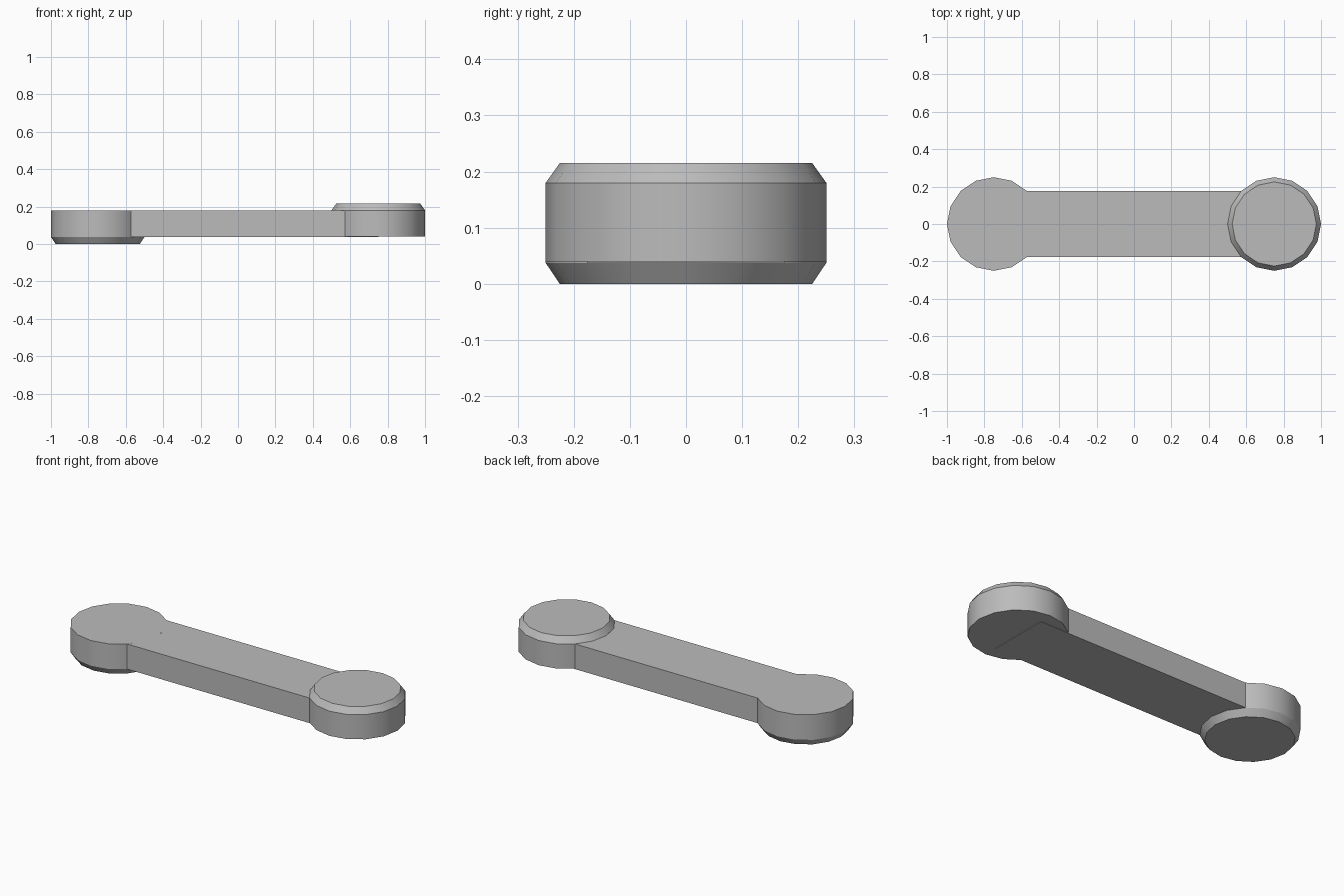
import bpy
import bmesh
import math

cube = bpy.data.objects.get("Cube")
if cube:
    bpy.data.objects.remove(cube, do_unlink=True)

SIDES = 16
RADIUS, CAP_RADIUS = 0.25, 0.225
CENTRE = 0.75
LOW, HIGH, TOP = 0.037, 0.18, 0.215

grey = bpy.data.materials.new("plain grey")
grey.use_nodes = True
colour = (0.5, 0.5, 0.5, 1)
grey.diffuse_color = colour
grey.node_tree.nodes["Principled BSDF"].inputs["Base Color"].default_value = colour


def add_object(name, bm):
    bmesh.ops.recalc_face_normals(bm, faces=bm.faces)
    mesh = bpy.data.meshes.new(name)
    bm.to_mesh(mesh)
    bm.free()
    mesh.materials.append(grey)
    obj = bpy.data.objects.new(name, mesh)
    bpy.context.collection.objects.link(obj)
    bpy.ops.object.select_all(action="DESELECT")
    obj.select_set(True)
    bpy.context.view_layer.objects.active = obj
    bpy.ops.object.shade_smooth_by_angle(angle=math.radians(30))
    return obj


def round_end(name, x, profile):
    """Stack of rings given as (radius, height), closed at both ends."""
    bm = bmesh.new()
    rings = []
    for r, z in profile:
        angles = [math.tau * i / SIDES for i in range(SIDES)]
        rings.append([bm.verts.new((x + r * math.cos(a), r * math.sin(a), z)) for a in angles])
    for a, b in zip(rings, rings[1:]):
        for i in range(SIDES):
            j = (i + 1) % SIDES
            bm.faces.new((a[i], a[j], b[j], b[i]))
    bm.faces.new(rings[0])
    bm.faces.new(rings[-1])
    return add_object(name, bm)


# Round ends, one with its bevelled cap below and one above
round_end("lower_round_end", -CENTRE, [(CAP_RADIUS, 0), (RADIUS, LOW), (RADIUS, HIGH)])
round_end("upper_round_end", CENTRE, [(RADIUS, LOW + 0.003), (RADIUS, HIGH), (CAP_RADIUS, TOP)])

# Straight bar joining the two centres, as wide as the rings at 45 degrees
bm = bmesh.new()
bmesh.ops.create_cube(bm, size=1)
width = 2 * RADIUS * math.sin(math.pi / 4)
bmesh.ops.scale(bm, vec=(2 * CENTRE, width, HIGH - LOW - 0.0004), verts=bm.verts)
bmesh.ops.translate(bm, vec=(0, 0, (LOW + HIGH) / 2), verts=bm.verts)
add_object("connecting_bar", bm)
